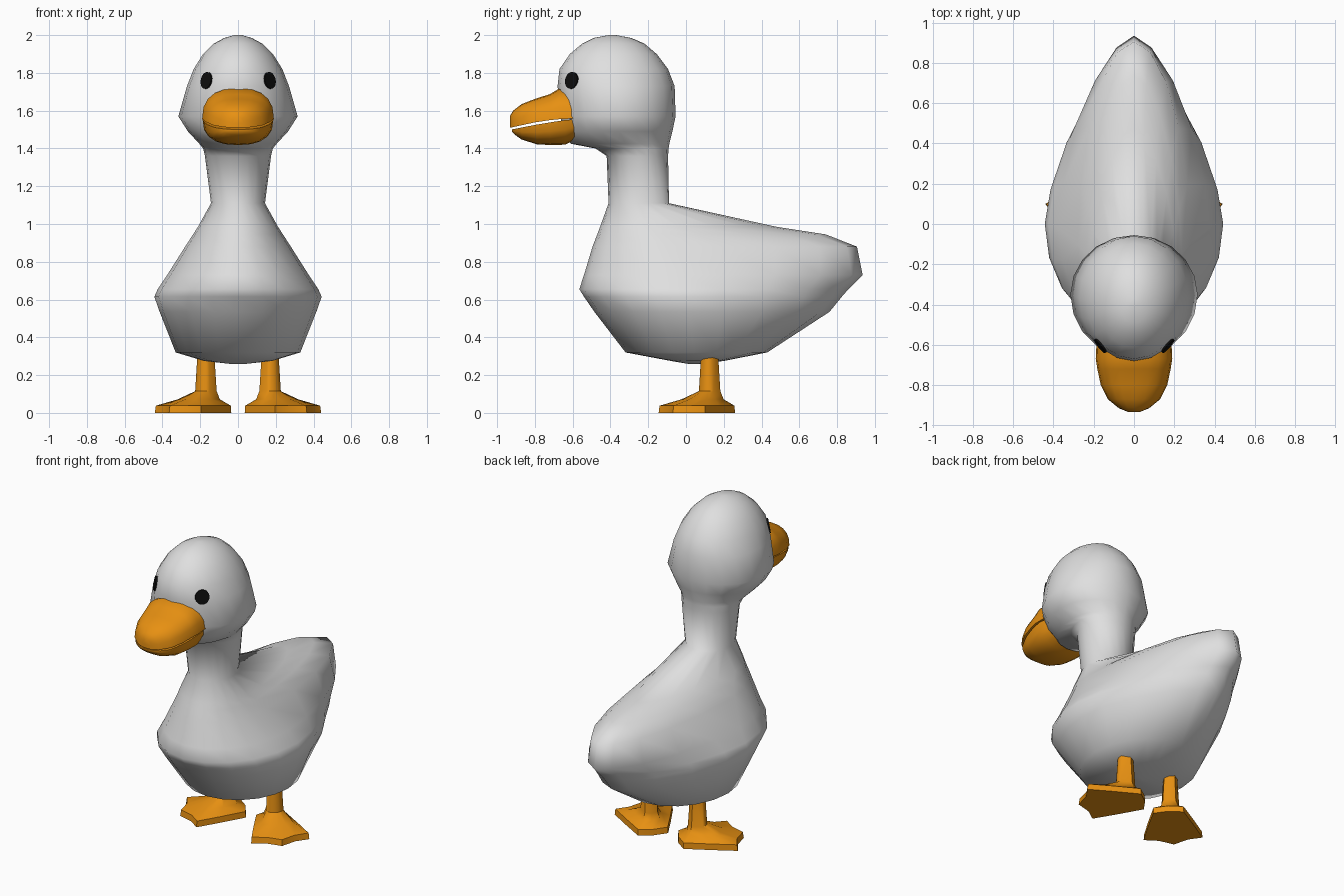
import bpy, bmesh, math
from mathutils import Vector

if "Cube" in bpy.data.objects:
    bpy.data.objects.remove(bpy.data.objects["Cube"])


def material(name, rgb):
    m = bpy.data.materials.new(name)
    m.diffuse_color = (*rgb, 1)
    m.use_nodes = True
    m.node_tree.nodes["Principled BSDF"].inputs["Base Color"].default_value = m.diffuse_color
    return m


WHITE = material("soft white", (0.74, 0.74, 0.74))
ORANGE = material("orange", (0.80, 0.28, 0.006))
BLACK = material("black", (0.004, 0.004, 0.004))


def loft(name, rings, mat, angle):
    """Skin a list of equal-length point rings and cap both ends."""
    bm = bmesh.new()
    vs = [[bm.verts.new(p) for p in r] for r in rings]
    n = len(rings[0])
    for a, b in zip(vs, vs[1:]):
        for i in range(n):
            j = (i + 1) % n
            bm.faces.new((a[i], a[j], b[j], b[i]))
    bm.faces.new(vs[0])
    bm.faces.new(vs[-1])
    bmesh.ops.recalc_face_normals(bm, faces=bm.faces)
    me = bpy.data.meshes.new(name)
    bm.to_mesh(me)
    bm.free()
    ob = bpy.data.objects.new(name, me)
    bpy.context.collection.objects.link(ob)
    me.materials.append(mat)
    bpy.ops.object.select_all(action='DESELECT')
    ob.select_set(True)
    bpy.context.view_layer.objects.active = ob
    bpy.ops.object.shade_smooth_by_angle(angle=math.radians(angle))
    return ob


def spow(v, e):
    return math.copysign(abs(v) ** e, v) if abs(v) > 1e-6 else 0.0


def egg_ring(z, yf, yb, w, ym, p, n=20):
    """Horizontal egg: front yf, back yb, widest (w) at ym, back exponent p."""
    pts = []
    for i in range(n):
        t = 2 * math.pi * i / n
        c, s = math.cos(t), math.sin(t)
        e = 2 / p if c > 0 else 1.0
        reach = (yb - ym) if c > 0 else (ym - yf)
        pts.append((w * spow(s, e), ym + reach * spow(c, e), z))
    return pts


# Body, neck and head as one skin: z, front, back, half width, widest y, exponent
body_rows = [
    (0.258, 0.02, 0.06, 0.03, 0.04, 2),
    (0.275, -0.08, 0.20, 0.18, 0.04, 2),
    (0.32, -0.32, 0.43, 0.33, 0.04, 2),
    (0.535, -0.485, 0.76, 0.415, 0.02, 1.6),
    (0.615, -0.54, 0.825, 0.443, 0.0, 1.5),
    (0.655, -0.565, 0.86, 0.425, 0.0, 1.5),
    (0.73, -0.54, 0.935, 0.375, -0.02, 1.6),
    (0.88, -0.495, 0.905, 0.28, -0.1, 1.9),
    (0.945, -0.47, 0.74, 0.238, -0.15, 1.7),
    (0.985, -0.455, 0.48, 0.212, -0.2, 1.6),
    (1.11, -0.41, -0.09, 0.143, -0.25, 2),
    (1.36, -0.42, -0.095, 0.175, -0.25, 2),
    (1.40, -0.48, -0.092, 0.185, -0.27, 2),
    (1.425, -0.61, -0.088, 0.205, -0.32, 2),
    (1.49, -0.65, -0.072, 0.265, -0.35, 2),
    (1.57, -0.665, -0.055, 0.316, -0.35, 2),
    (1.73, -0.68, -0.06, 0.27, -0.37, 2),
    (1.82, -0.67, -0.095, 0.235, -0.38, 2),
    (1.90, -0.615, -0.155, 0.185, -0.385, 2),
    (1.955, -0.55, -0.22, 0.128, -0.39, 2),
    (1.985, -0.49, -0.29, 0.073, -0.39, 2),
    (2.0, -0.41, -0.37, 0.02, -0.39, 2),
]
body = loft("body_and_head", [egg_ring(*r) for r in body_rows], WHITE, 180)


# Bill halves: half-round sections along y (y, crest z, mouth z, half width)
def bill_ring(y, crest, mouth, w, n=10):
    pts = []
    for i in range(n + 1):
        a = math.pi * i / n
        pts.append((w * spow(math.cos(a), 0.8), y,
                    mouth + (crest - mouth) * spow(math.sin(a), 0.8)))
    return pts


upper = [(-0.57, 1.70, 1.56, 0.185), (-0.67, 1.718, 1.555, 0.19),
         (-0.72, 1.688, 1.55, 0.182), (-0.80, 1.662, 1.538, 0.165),
         (-0.87, 1.635, 1.523, 0.13), (-0.915, 1.60, 1.513, 0.075),
         (-0.933, 1.57, 1.51, 0.03)]
lower = [(-0.58, 1.45, 1.555, 0.17), (-0.64, 1.42, 1.55, 0.187),
         (-0.72, 1.418, 1.538, 0.178), (-0.79, 1.422, 1.526, 0.162),
         (-0.87, 1.447, 1.511, 0.125), (-0.905, 1.472, 1.504, 0.08),
         (-0.922, 1.49, 1.501, 0.03)]
loft("upper_bill", [bill_ring(*r) for r in upper], ORANGE, 50)
loft("lower_bill", [bill_ring(*r) for r in lower], ORANGE, 50)

# Webbed foot outline: forward, sideways (half, then mirrored)
half = [(0.275, 0.0), (0.225, 0.085), (0.209, 0.173), (0.06, 0.135), (-0.10, 0.09)]
outline = half + [(-0.115, 0.0)] + [(u, -v) for u, v in half[:0:-1]]


def foot_ring(side, z, scale=None, radius=None):
    pts = []
    for u, v in outline:
        k = scale if scale else radius / math.hypot(u, v)
        u, v = u * k, v * k
        pts.append((side * (0.17 + (u + v) * 0.7071), 0.125 + (v - u) * 0.7071, z))
    return pts


for side, label in ((1, "left"), (-1, "right")):
    # Leg and splayed foot in one skin
    rings = [foot_ring(side, 0, 1.0), foot_ring(side, 0.038, 0.98),
             foot_ring(side, 0.072, 0.55), foot_ring(side, 0.115, radius=0.057),
             foot_ring(side, 0.34, radius=0.043)]
    loft(label + "_leg_and_foot", rings, ORANGE, 50)

    # Eye: thin disc laid on the head surface
    hit, pos, nrm, _ = body.closest_point_on_mesh((side * 0.185, -0.62, 1.765))
    nrm = Vector((nrm.x, nrm.y, nrm.z * 0.8)).normalized()
    across = nrm.cross(Vector((0, 0, 1))).normalized()
    up = across.cross(nrm)
    discs = []
    for depth in (-0.001, 0.008):
        c = pos + nrm * depth
        discs.append([c + across * 0.043 * math.cos(a) + up * 0.045 * math.sin(a)
                      for a in (2 * math.pi * i / 20 for i in range(20))])
    loft(label + "_eye", discs, BLACK, 30)
